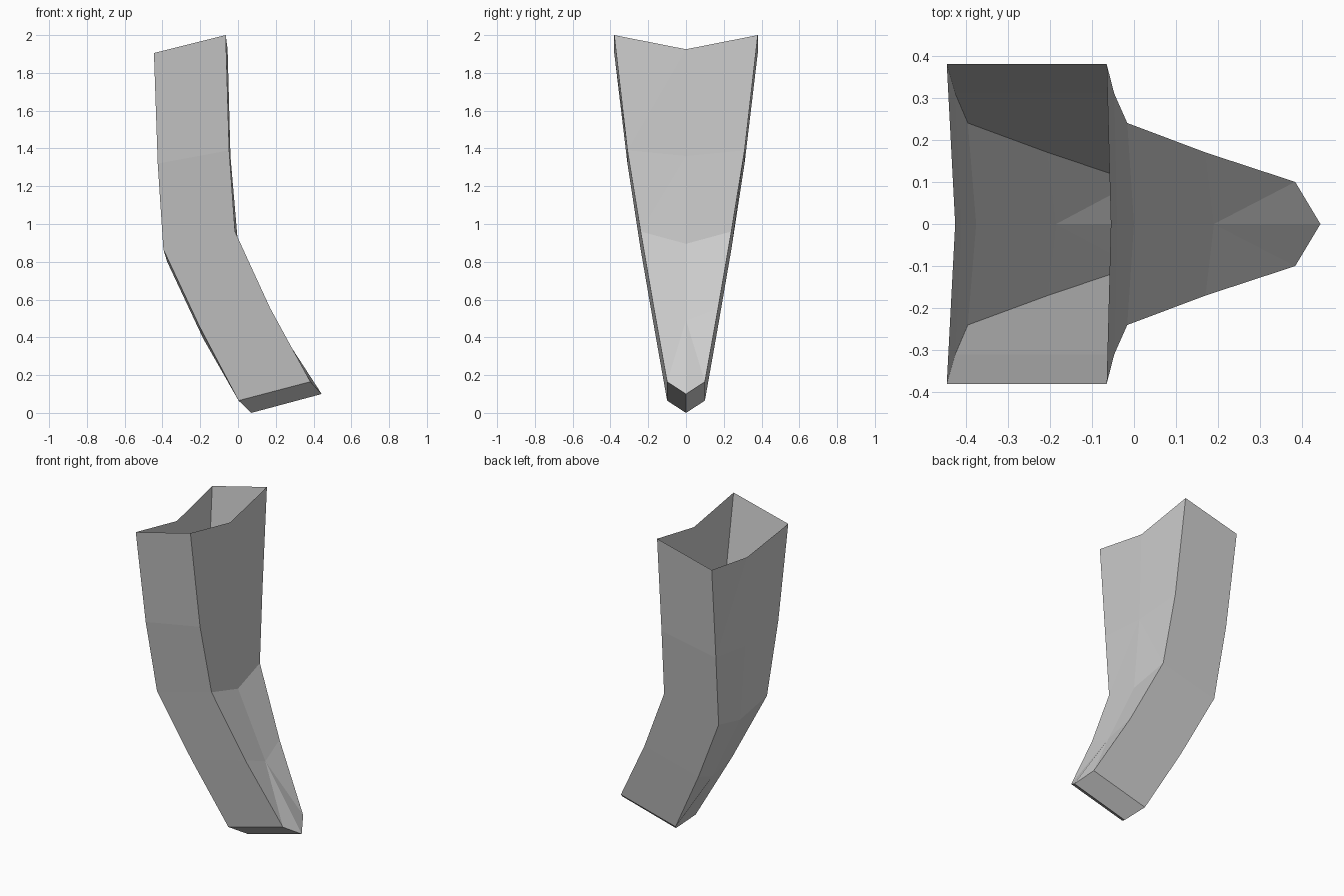
import bpy
import bmesh

default = bpy.data.objects.get("Cube")
if default:
    bpy.data.objects.remove(default, do_unlink=True)

# One plain grey for the whole part
grey = bpy.data.materials.new("plain_grey")
grey.use_nodes = True
colour = (0.6, 0.6, 0.6, 1.0)
grey.diffuse_color = colour
grey.node_tree.nodes["Principled BSDF"].inputs["Base Color"].default_value = colour

# Sections from top to bottom: half width, then (x, z) of
# the left corner, left middle, right corner and right middle
SECTIONS = [
    (0.38, (-0.065, 2.0), (-0.055, 1.925), (-0.445, 1.905), (-0.425, 1.835)),
    (0.31, (-0.047, 1.39), (-0.04, 1.36), (-0.425, 1.32), (-0.41, 1.27)),
    (0.24, (-0.016, 0.96), (0.0, 0.895), (-0.395, 0.865), (-0.375, 0.80)),
    (0.17, (0.17, 0.555), (0.19, 0.49), (-0.205, 0.46), (-0.185, 0.395)),
    (0.10, (0.383, 0.165), (0.443, 0.10), (0.003, 0.065), (0.07, 0.0)),
]

bm = bmesh.new()


def ring(half, left, left_mid, right, right_mid):
    """Six-cornered section, running round the tube."""
    points = [(left, -half), (left_mid, 0), (left, half),
              (right, half), (right_mid, 0), (right, -half)]
    return [bm.verts.new((p[0], y, p[1])) for p, y in points]


rings = [ring(*s) for s in SECTIONS]

# Walls: flat front and back, creased sides split from middle to lower corner
for upper, lower in zip(rings, rings[1:]):
    for i in range(6):
        j = (i + 1) % 6
        a, b, c, d = upper[i], upper[j], lower[j], lower[i]
        if i in (1, 4):      # upper middle is the first point
            bm.faces.new((a, b, c))
            bm.faces.new((a, c, d))
        elif i in (0, 3):    # upper middle is the second point
            bm.faces.new((a, b, d))
            bm.faces.new((b, c, d))
        else:
            bm.faces.new((a, b, c, d))

# Keel-shaped bottom, with the top left open
end = rings[-1]
bm.faces.new((end[0], end[1], end[4], end[5]))
bm.faces.new((end[1], end[2], end[3], end[4]))
bmesh.ops.recalc_face_normals(bm, faces=bm.faces[:])

mesh = bpy.data.meshes.new("curved_sleeve")
bm.to_mesh(mesh)
bm.free()
mesh.materials.append(grey)
sleeve = bpy.data.objects.new("curved_sleeve", mesh)
bpy.context.collection.objects.link(sleeve)
